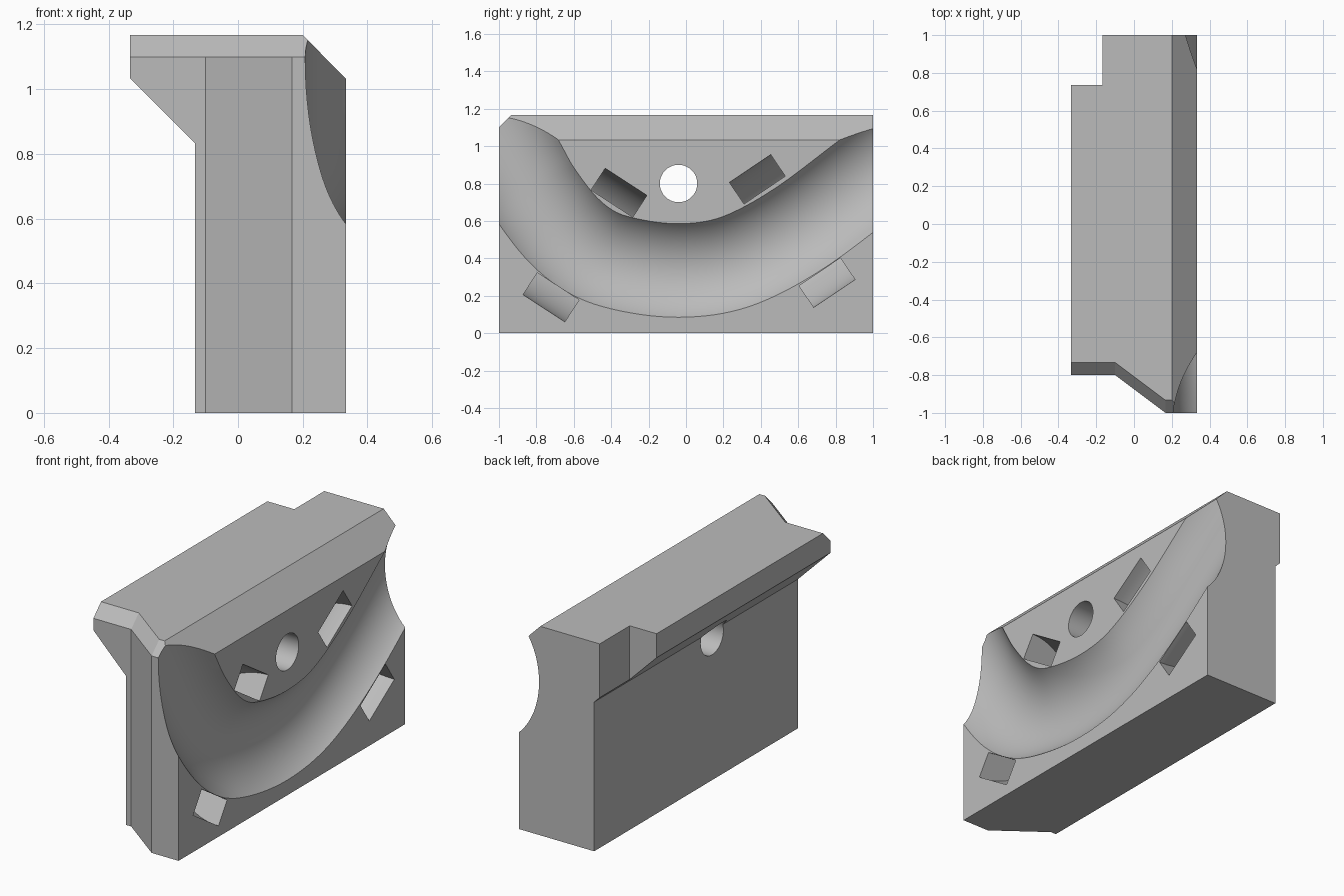
import bpy, bmesh
from math import sin, cos, pi, radians
from mathutils import Vector

if "Cube" in bpy.data.objects:
    bpy.data.objects.remove(bpy.data.objects["Cube"], do_unlink=True)

grey = bpy.data.materials.new("plain grey")
grey.use_nodes = True
grey.diffuse_color = (0.5, 0.5, 0.5, 1)
grey.node_tree.nodes["Principled BSDF"].inputs["Base Color"].default_value = (0.5, 0.5, 0.5, 1)


def loft(name, rings, closed=False):
    """Skin a list of point rings; cap the ends unless the skin closes on itself."""
    bm = bmesh.new()
    loops = [[bm.verts.new(p) for p in ring] for ring in rings]
    pairs = list(zip(loops, loops[1:])) + ([(loops[-1], loops[0])] if closed else [])
    for a, b in pairs:
        for i in range(len(a)):
            j = (i + 1) % len(a)
            bm.faces.new((a[i], a[j], b[j], b[i]))
    if not closed:
        bm.faces.new(loops[0][::-1])
        bm.faces.new(loops[-1])
    bmesh.ops.recalc_face_normals(bm, faces=bm.faces)
    mesh = bpy.data.meshes.new(name)
    bm.to_mesh(mesh)
    bm.free()
    mesh.materials.append(grey)
    obj = bpy.data.objects.new(name, mesh)
    bpy.context.collection.objects.link(obj)
    return obj


def circle(center, u, v, r, n=64):
    return [center + u * r * cos(2 * pi * i / n) + v * r * sin(2 * pi * i / n) for i in range(n)]


def combine(target, tool, operation):
    mod = target.modifiers.new(tool.name, "BOOLEAN")
    mod.operation, mod.solver, mod.object = operation, "EXACT", tool
    tool.hide_render = True
    bpy.ops.object.select_all(action="DESELECT")
    bpy.context.view_layer.objects.active = target
    target.select_set(True)
    bpy.ops.object.modifier_apply(modifier=mod.name)
    bpy.data.objects.remove(tool, do_unlink=True)


X, Y, Z = Vector((1, 0, 0)), Vector((0, 1, 0)), Vector((0, 0, 1))
FACE = 0.333  # x of the grooved face
TOP = 1.167

# Body: plan outline with a bevelled front top edge
plan = [(-FACE, -.8), (-.1, -.8), (.167, -1), (FACE, -1),
        (FACE, 1), (-.167, 1), (-.167, .735), (-FACE, .735)]
body = loft("clamp_block", [
    [(x, y, 0) for x, y in plan],
    [(x, y, 1.1) for x, y in plan],
    [(x, y + (.067 if y < 0 else 0), TOP) for x, y in plan]])

# End profile: overhanging lip on one side, chamfer on the other
profile = [(-.133, 0), (FACE, 0), (FACE, 1.033), (.2, TOP),
           (-FACE, TOP), (-FACE, 1.033), (-.133, .833)]
combine(body, loft("end_profile", [[(x, y, z) for x, z in profile] for y in (-1.2, 1.2)]),
        "INTERSECT")

# Curved tube groove, swept along a smooth path
path = [Vector((.52, y, z)) for y, z in [
    (-1.3, 1.65), (-1.12, 1.32), (-.9, .91), (-.8, .735), (-.65, .545), (-.48, .42), (-.27, .358),
    (-.04, .335), (.19, .36), (.4, .44), (.65, .59), (.955, .82), (1.2, 1.005), (1.4, 1.155)]]
points = []
for a, b, c, d in zip(path, path[1:], path[2:], path[3:]):
    for k in range(6):
        t = k / 6
        points.append((b * 2 + (c - a) * t + (a * 2 - b * 5 + c * 4 - d) * t * t
                       + (b * 3 - a - c * 3 + d) * t ** 3) / 2)
rings = []
for i, p in enumerate(points):
    tangent = (points[min(i + 1, len(points) - 1)] - points[max(i - 1, 0)]).normalized()
    rings.append(circle(p, X, tangent.cross(X), .3125, 96))
combine(body, loft("tube_groove", rings), "DIFFERENCE")

# Curved strap tunnels wrapping behind the groove
for name, y, z, angle in (("front", -.54, .471, -33), ("back", .568, .546, 34)):
    axis = Y * cos(radians(angle)) + Z * sin(radians(angle))
    side = axis.cross(X)
    mid = Vector((FACE, y, z))
    tunnel = [circle(mid + axis * w, X, side, r)
              for w, r in ((-.133, .403), (.133, .403), (.133, .264), (-.133, .264))]
    combine(body, loft(name + "_strap_tunnel", tunnel, closed=True), "DIFFERENCE")

# Bolt hole straight through
combine(body, loft("bolt_hole", [circle(Vector((x, -.04, .8)), Y, Z, .1) for x in (-.6, .6)]),
        "DIFFERENCE")

body.select_set(True)
bpy.context.view_layer.objects.active = body
bpy.ops.object.shade_smooth_by_angle(angle=radians(25))
